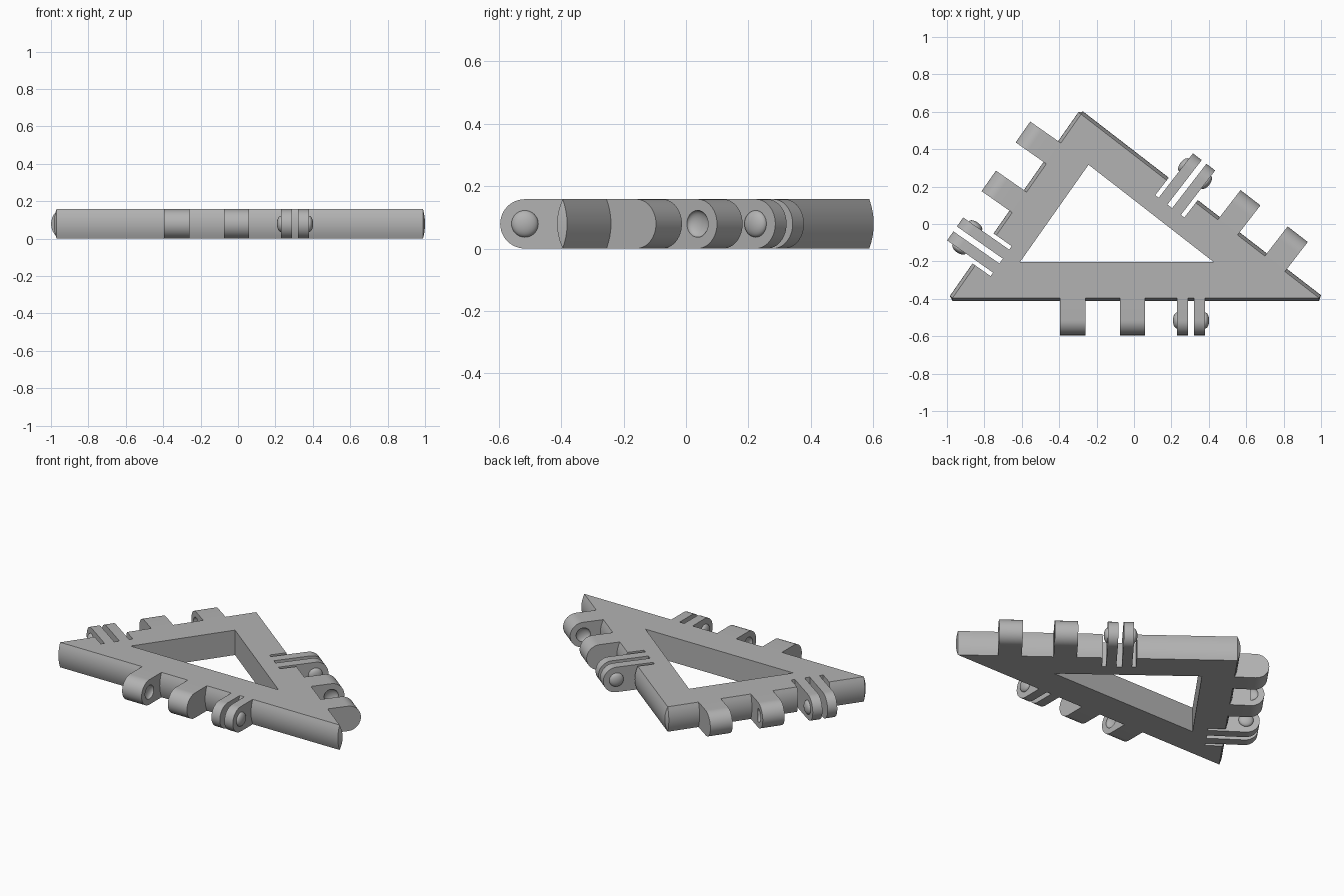
import bpy, bmesh, math
from mathutils import Matrix, Vector

if "Cube" in bpy.data.objects:
    bpy.data.objects.remove(bpy.data.objects["Cube"], do_unlink=True)

H = 0.158          # thickness
BULGE = 0.018      # how far the rim bows outward at mid height
REACH = 0.2        # how far tabs stand out from the rim
R = H / 2
PIN_R, PIN_H = 0.043, 0.022

grey = bpy.data.materials.new("light_grey_plastic")
grey.use_nodes = True
grey.diffuse_color = (0.45, 0.45, 0.45, 1)
grey.node_tree.nodes["Principled BSDF"].inputs["Base Color"].default_value = grey.diffuse_color


def finish(bm, name):
    bmesh.ops.recalc_face_normals(bm, faces=bm.faces)
    mesh = bpy.data.meshes.new(name)
    bm.to_mesh(mesh)
    bm.free()
    mesh.materials.append(grey)
    obj = bpy.data.objects.new(name, mesh)
    bpy.context.collection.objects.link(obj)
    return obj


def prism(name, points, along, frame=Matrix()):
    """Extrude a flat outline along a vector."""
    bm = bmesh.new()
    face = bm.faces.new([bm.verts.new(p) for p in points])
    ext = bmesh.ops.extrude_face_region(bm, geom=[face])
    moved = [g for g in ext["geom"] if isinstance(g, bmesh.types.BMVert)]
    bmesh.ops.translate(bm, verts=moved, vec=along)
    bm.transform(frame)
    return finish(bm, name)


def dome(name, u, frame):
    """Flattened ball centred on the hinge axis."""
    bm = bmesh.new()
    place = Matrix.Translation((u, REACH - R, R)) @ Matrix.Diagonal((PIN_H, PIN_R, PIN_R, 1))
    bmesh.ops.create_uvsphere(bm, u_segments=32, v_segments=16, radius=1,
                              matrix=frame @ place)
    return finish(bm, name)


def cut(obj, cutter):
    cutter.hide_render = True
    mod = obj.modifiers.new("cut", "BOOLEAN")
    mod.operation = "DIFFERENCE"
    mod.solver = "EXACT"
    mod.object = cutter
    bpy.context.view_layer.objects.active = obj
    bpy.ops.object.modifier_apply(modifier=mod.name)
    bpy.data.objects.remove(cutter, do_unlink=True)


def tab(name, u0, u1, frame):
    """Round-ended hinge tab spanning u0..u1 along the rim."""
    c = REACH - R
    outline = [(u0, 0, H), (u0, 0, 0)]
    for i in range(25):
        a = -math.pi / 2 + math.pi * i / 24
        outline.append((u0, c + R * math.cos(a), R + R * math.sin(a)))
    return prism(name, outline, (u1 - u0, 0, 0), frame)


# Triangular frame body with a gently bowed rim
corners = [Vector((-0.97, -0.395, 0)), Vector((0.989, -0.395, 0)), Vector((-0.283, 0.587, 0))]
tangents = [(corners[(i + 1) % 3] - corners[i]).normalized() for i in range(3)]
normals = [Vector((t.y, -t.x, 0)) for t in tangents]

bm = bmesh.new()
LEVELS = 8
rings = []
for k in range(LEVELS + 1):
    s = 2 * k / LEVELS - 1
    d = BULGE * (1 - s * s)
    ring = []
    for i in range(3):
        for n in (normals[i - 1], normals[i]):
            ring.append(bm.verts.new(corners[i] + n * d + Vector((0, 0, H * k / LEVELS))))
    rings.append(ring)
for low, high in zip(rings, rings[1:]):
    for j in range(6):
        m = (j + 1) % 6
        bm.faces.new((low[j], low[m], high[m], high[j]))
bm.faces.new(rings[0])
bm.faces.new(rings[-1])
bmesh.ops.remove_doubles(bm, verts=bm.verts, dist=1e-5)
body = finish(bm, "triangle_frame")

# Triangular opening
cut(body, prism("opening_cutter", [(-0.61, -0.204, -0.1), (0.427, -0.204, -0.1),
                                   (-0.243, 0.317, -0.1)], (0, 0, 0.4)))

# Hinge sets: two socket tabs and a slotted pair of fingers on each side
parts = [body]
sides = [("front", 0.9615), ("right", 0.617), ("left", 0.575)]
for i, (side, dist) in enumerate(sides):
    origin = corners[i] + tangents[i] * dist
    frame = Matrix((-tangents[i], normals[i], (0, 0, 1))).transposed().to_4x4()
    frame.translation = origin

    outer_tab = tab(side + "_outer_socket_tab", 0.251, 0.387, frame)
    cut(outer_tab, dome("socket_cutter", 0.251, frame))
    inner_tab = tab(side + "_inner_socket_tab", -0.067, 0.067, frame)
    cut(inner_tab, dome("socket_cutter", -0.067 + 0.134, frame))
    parts += [outer_tab, inner_tab]

    mid = -0.3135
    for sign, label in ((1, "first"), (-1, "second")):
        u0, u1 = sorted((mid + sign * 0.016, mid + sign * 0.075))
        parts.append(tab(f"{side}_{label}_finger", u0, u1, frame))
        parts.append(dome(f"{side}_{label}_pin", mid + sign * 0.075, frame))

    # Slots that free the fingers from the body
    for centre, half in ((mid, 0.016), (mid + 0.0865, 0.0115), (mid - 0.0865, 0.0115)):
        a, b = centre - half, centre + half
        cut(body, prism("slot_cutter", [(a, -0.1, -0.1), (b, -0.1, -0.1),
                                        (b, 0.1, -0.1), (a, 0.1, -0.1)], (0, 0, 0.4), frame))

# Smooth the curved faces and keep the edges sharp
bpy.ops.object.select_all(action="DESELECT")
for obj in parts:
    obj.select_set(True)
bpy.context.view_layer.objects.active = body
bpy.ops.object.shade_smooth_by_angle(angle=math.radians(30))
